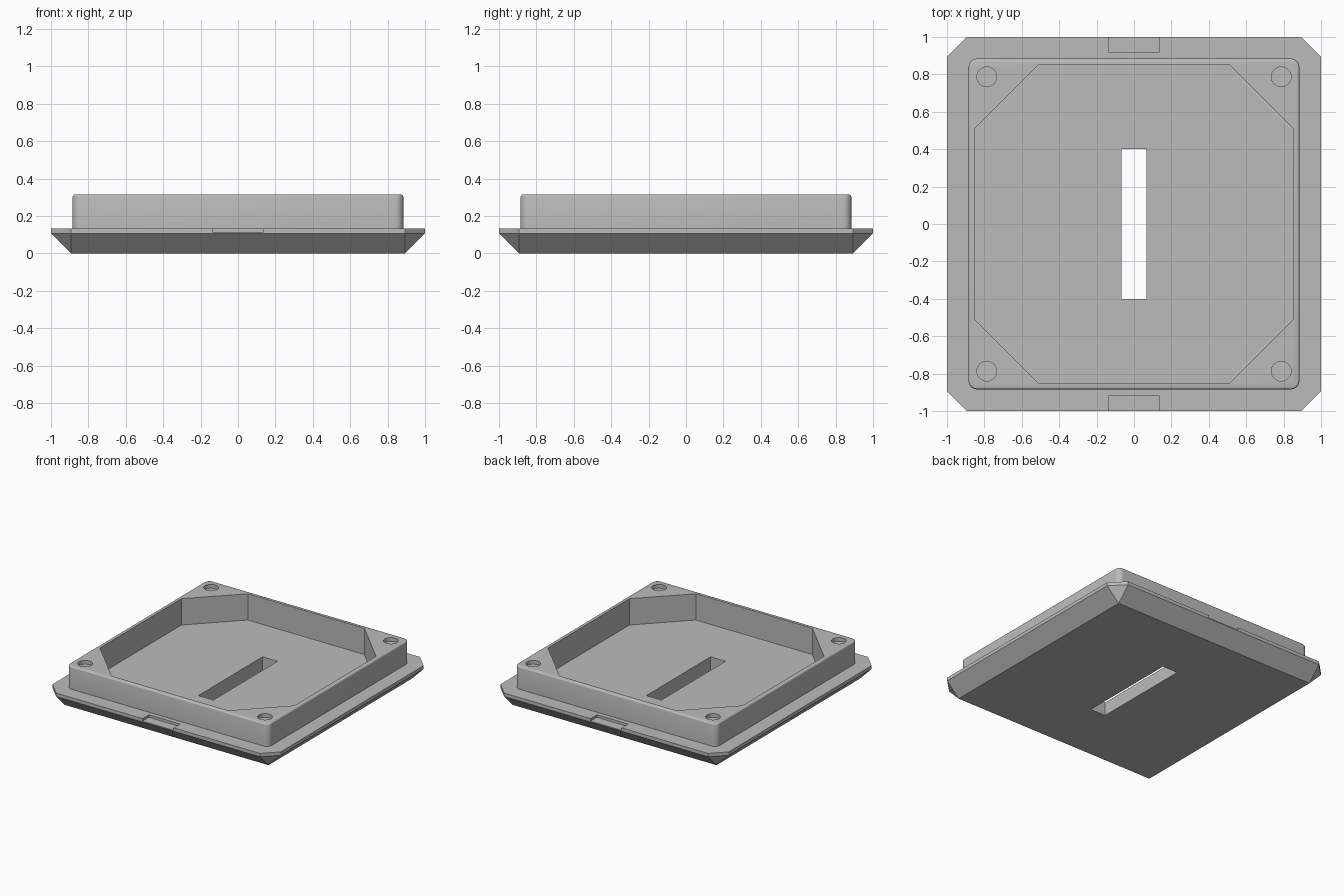
import bpy
import bmesh
import math

if "Cube" in bpy.data.objects:
    bpy.data.objects.remove(bpy.data.objects["Cube"])

LIP_LOW, LIP_TOP, TOP = 0.107, 0.134, 0.315   # main heights
FOOT, RIM, WALL = 0.893, 1.0, 0.884           # half widths

grey = bpy.data.materials.new("plain grey")
grey.use_nodes = True
colour = (0.5, 0.5, 0.5, 1)
grey.diffuse_color = colour
grey.node_tree.nodes["Principled BSDF"].inputs["Base Color"].default_value = colour


def finish(name, bm):
    bmesh.ops.recalc_face_normals(bm, faces=bm.faces)
    mesh = bpy.data.meshes.new(name)
    bm.to_mesh(mesh)
    bm.free()
    mesh.materials.append(grey)
    obj = bpy.data.objects.new(name, mesh)
    bpy.context.collection.objects.link(obj)
    return obj


def octagon(half, flat):
    quarter = [(half, -flat), (half, flat)]
    points = []
    for _ in range(4):
        points += quarter
        quarter = [(-y, x) for x, y in quarter]
    return points


def prism(name, outline, low, high):
    bm = bmesh.new()
    face = bm.faces.new([bm.verts.new((x, y, low)) for x, y in outline])
    new = bmesh.ops.extrude_face_region(bm, geom=[face])["geom"]
    verts = [v for v in new if isinstance(v, bmesh.types.BMVert)]
    bmesh.ops.translate(bm, verts=verts, vec=(0, 0, high - low))
    return finish(name, bm)


def box(name, x, y, half_x, half_y, low, high):
    corners = [(-1, -1), (1, -1), (1, 1), (-1, 1)]
    return prism(name, [(x + a * half_x, y + b * half_y) for a, b in corners], low, high)


def combine(target, other, operation):
    mod = target.modifiers.new(operation.title(), 'BOOLEAN')
    mod.object = other
    mod.operation = operation
    mod.solver = 'EXACT'
    bpy.context.view_layer.objects.active = target
    bpy.ops.object.modifier_apply(modifier=mod.name)
    bpy.data.objects.remove(other)


# Base: square foot flaring to a lip with clipped corners
bm = bmesh.new()
foot = [bm.verts.new((a * FOOT, b * FOOT, 0)) for a, b in [(1, -1), (1, 1), (-1, 1), (-1, -1)]]
rings = [[bm.verts.new((x, y, z)) for x, y in octagon(RIM, FOOT)] for z in (LIP_LOW, LIP_TOP)]
lower, upper = rings
bm.faces.new(foot)
bm.faces.new(upper)
for i in range(4):
    j = (i + 1) % 4
    a, b, c = lower[2 * i], lower[2 * i + 1], lower[2 * j]
    bm.faces.new((foot[i], foot[j], b, a))
    bm.faces.new((foot[j], c, b))
for i in range(8):
    j = (i + 1) % 8
    bm.faces.new((lower[i], lower[j], upper[j], upper[i]))
tray = finish("tray", bm)

# Raised wall block with rounded corners and a softened top edge
bm = bmesh.new()
bmesh.ops.create_cube(bm, size=2)
low = LIP_TOP - 0.02
for v in bm.verts:
    v.co = (v.co.x * WALL, v.co.y * WALL, TOP if v.co.z > 0 else low)
upright = [e for e in bm.edges if abs(e.verts[0].co.z - e.verts[1].co.z) > 0.1]
bmesh.ops.bevel(bm, geom=upright, offset=0.045, segments=8, profile=0.5, affect='EDGES')
top_edges = [e for e in bm.edges if all(v.co.z > TOP - 0.001 for v in e.verts)]
bmesh.ops.bevel(bm, geom=top_edges, offset=0.012, segments=3, profile=0.5, affect='EDGES')
combine(tray, finish("wall", bm), 'UNION')

# Pocket, slot and the front and back notches
combine(tray, prism("pocket_cutter", octagon(0.852, 0.51), LIP_LOW, TOP + 0.1), 'DIFFERENCE')
combine(tray, box("slot_cutter", 0, 0, 0.066, 0.402, -0.1, 0.2), 'DIFFERENCE')
for side in (-1, 1):
    combine(tray, box("notch_cutter", 0, side, 0.137, 0.08, 0.114, 0.2), 'DIFFERENCE')

# Shallow round recess in each corner
for sx in (-1, 1):
    for sy in (-1, 1):
        circle = [(sx * 0.787 + 0.053 * math.cos(math.tau * k / 32),
                   sy * 0.787 + 0.053 * math.sin(math.tau * k / 32)) for k in range(32)]
        combine(tray, prism("recess_cutter", circle, TOP - 0.03, TOP + 0.1), 'DIFFERENCE')

# Smooth the rounded parts, keep the rest crisp
bpy.ops.object.select_all(action='DESELECT')
tray.select_set(True)
bpy.context.view_layer.objects.active = tray
bpy.ops.object.shade_smooth_by_angle(angle=math.radians(35))
